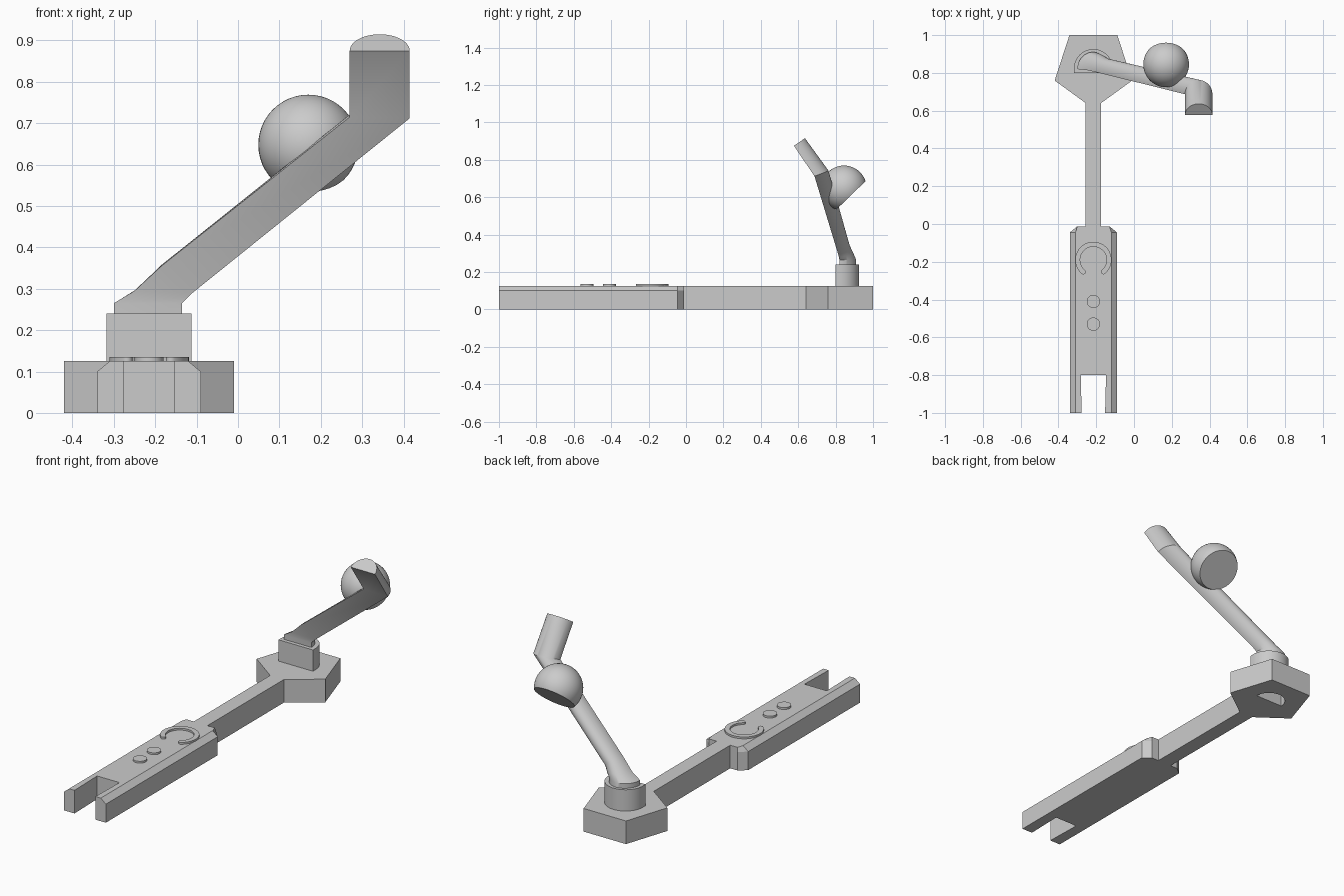
import bpy, bmesh
from math import sin, cos, pi, radians
from mathutils import Vector

if "Cube" in bpy.data.objects:
    bpy.data.objects.remove(bpy.data.objects["Cube"], do_unlink=True)

grey = bpy.data.materials.new("plain grey")
grey.use_nodes = True
COLOUR = (0.6, 0.6, 0.6, 1)
grey.diffuse_color = COLOUR
grey.node_tree.nodes["Principled BSDF"].inputs["Base Color"].default_value = COLOUR

CX = -0.215   # centre line of the base
TOP = 0.125   # height of the base plates


def finish(name, bm, smooth=False):
    bmesh.ops.recalc_face_normals(bm, faces=bm.faces)
    mesh = bpy.data.meshes.new(name)
    bm.to_mesh(mesh)
    bm.free()
    mesh.materials.append(grey)
    ob = bpy.data.objects.new(name, mesh)
    bpy.context.collection.objects.link(ob)
    if smooth:
        bpy.ops.object.select_all(action='DESELECT')
        ob.select_set(True)
        bpy.context.view_layer.objects.active = ob
        bpy.ops.object.shade_smooth_by_angle(angle=radians(30))
    return ob


def loft(name, rings, smooth=False):
    """Skin a list of equal point rings and cap both ends."""
    bm = bmesh.new()
    vs = [[bm.verts.new(p) for p in ring] for ring in rings]
    n = len(vs[0])
    for a, b in zip(vs, vs[1:]):
        for i in range(n):
            j = (i + 1) % n
            bm.faces.new((a[i], a[j], b[j], b[i]))
    bm.faces.new(vs[0])
    bm.faces.new(vs[-1])
    return finish(name, bm, smooth)


def prism(name, outline, z0, z1, smooth=False):
    return loft(name, [[(x, y, z) for x, y in outline] for z in (z0, z1)], smooth)


def arc(cx, cy, r, a0, a1, n):
    return [(cx + r * cos(radians(a0 + (a1 - a0) * i / n)),
             cy + r * sin(radians(a0 + (a1 - a0) * i / n))) for i in range(n + 1)]


def half_round(left, right, depth, n=24):
    """Flat-fronted D section between two corners, bulging along depth."""
    l, r, d = Vector(left), Vector(right), Vector(depth)
    return [(l + r) / 2 + (r - l) / 2 * cos(pi * i / n) + d * sin(pi * i / n)
            for i in range(n + 1)]


# five-sided foot with a half-round socket underneath
foot = prism("foot", arc(CX, 0.826, 0.2155, -90, 198, 4), 0, TOP)
socket = prism("socket_cutter", arc(CX, 0.825, 0.082, 0, 180, 24), -0.05, 0.11)
socket.hide_render = True
socket.hide_viewport = True
cut = foot.modifiers.new("socket", 'BOOLEAN')
cut.object = socket
cut.operation = 'DIFFERENCE'
cut.solver = 'EXACT'

# narrow bar joining foot and handle
prism("connecting_bar", [(CX - 0.041, -0.045), (CX + 0.041, -0.045),
                         (CX + 0.041, 0.68), (CX - 0.041, 0.68)], 0, TOP)

# handle with slotted end, clipped corners and bevelled long edges
half = [(0.067, -0.8), (0.062, -1), (0.125, -1), (0.125, -0.045),
        (0.085, -0.012), (0.041, -0.012), (0.041, -0.045)]
outline = half + [(-x, y) for x, y in reversed(half)]
bevelled = [(max(-0.095, min(0.095, x)), y) for x, y in outline]
loft("handle", [[(CX + x, y, z) for x, y in ring] for ring, z in
                ((outline, 0), (outline, 0.1), (bevelled, TOP))])

# raised buttons and open ring on the handle
for i, y in enumerate((-0.41, -0.53)):
    prism(f"button_{i + 1}", arc(CX, y, 0.035, 0, 350, 35), 0.12, 0.135, True)
mid, wide = 0.083, 0.013
ring = arc(CX, -0.19, mid + wide, -50, 230, 40)
ring += arc(CX + mid * cos(radians(230)), -0.19 + mid * sin(radians(230)), wide, 230, 410, 8)[1:-1]
ring += arc(CX, -0.19, mid - wide, 230, -50, 40)
ring += arc(CX + mid * cos(radians(-50)), -0.19 + mid * sin(radians(-50)), wide, 130, 310, 8)[1:-1]
prism("open_ring", ring, 0.12, 0.135, True)

# flat-fronted post on the foot
post = [(CX - 0.103, 0.8), (CX + 0.103, 0.8)] + arc(CX, 0.823, 0.103, 0, 180, 32)
prism("post", post, 0.12, 0.24, True)

# bent half-round arm, section by section from post to tip
loft("arm", [
    half_round((-0.3, 0.82, 0.2), (-0.135, 0.82, 0.2), (0, 0.09, 0)),
    half_round((-0.3, 0.82, 0.265), (-0.135, 0.82, 0.265), (0, 0.09, 0)),
    half_round((-0.25, 0.815, 0.295), (-0.12, 0.817, 0.28), (0, 0.08, 0.01)),
    half_round((-0.185, 0.8, 0.355), (-0.11, 0.815, 0.29), (0, 0.068, 0.018)),
    half_round((0.27, 0.687, 0.715), (0.415, 0.687, 0.712), (0, 0.075, 0.028)),
    half_round((0.27, 0.577, 0.875), (0.415, 0.577, 0.875), (0, 0.059, 0.04)),
], True)

# ball on the arm, sliced flat on its lower back side
bm = bmesh.new()
bmesh.ops.create_uvsphere(bm, u_segments=48, v_segments=24, radius=0.121)
bmesh.ops.translate(bm, verts=bm.verts, vec=(0.17, 0.845, 0.648))
res = bmesh.ops.bisect_plane(bm, geom=bm.verts[:] + bm.edges[:] + bm.faces[:],
                             plane_co=(0.17, 0.877, 0.605),
                             plane_no=(0, 0.7, -0.72), clear_outer=True)
bmesh.ops.holes_fill(bm, edges=[e for e in bm.edges if e.is_boundary], sides=0)
finish("ball", bm, True)
